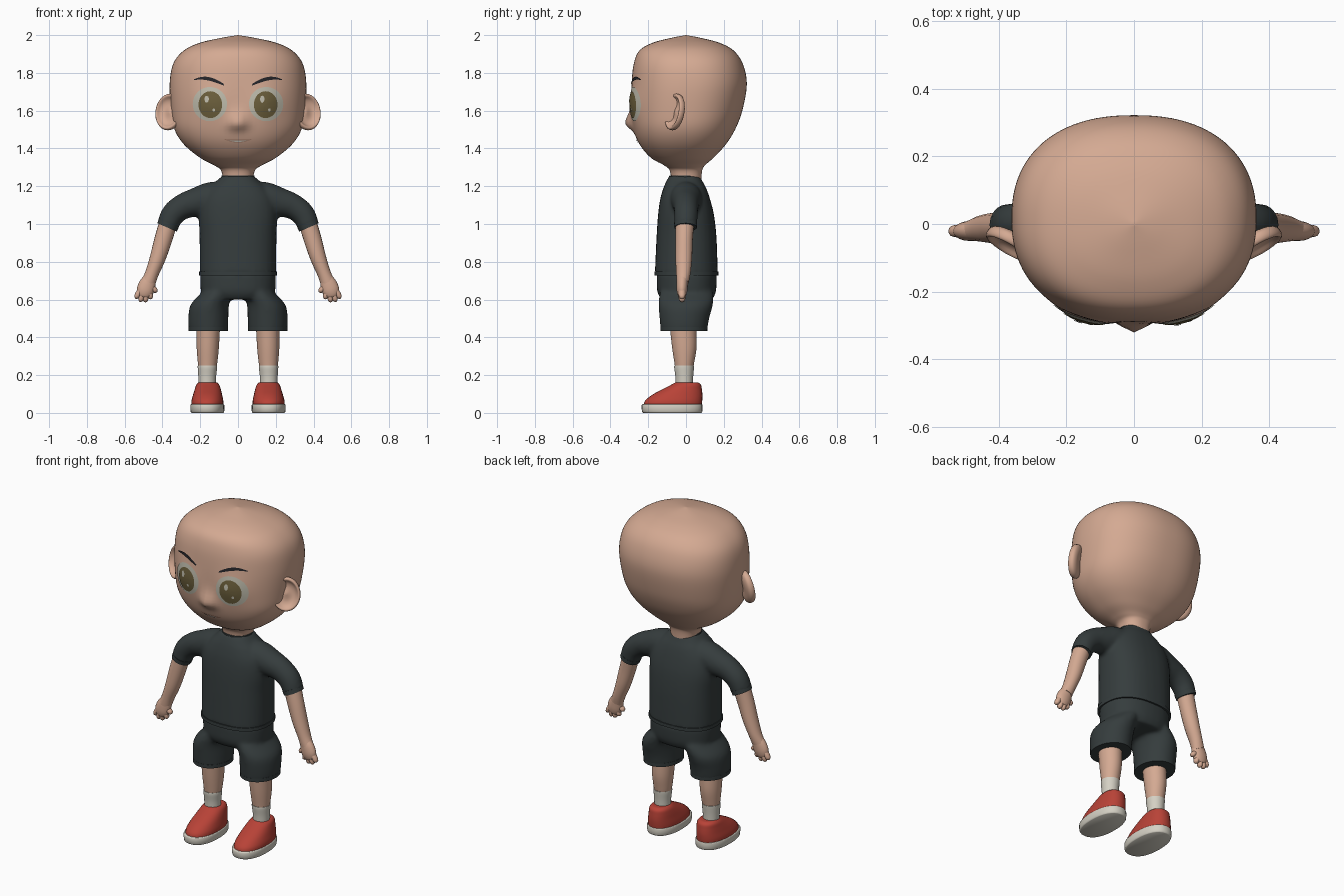
import bpy, bmesh, math
from mathutils import Vector, Matrix
from mathutils.bvhtree import BVHTree

if "Cube" in bpy.data.objects:
    bpy.data.objects.remove(bpy.data.objects["Cube"])


def material(name, rgb):
    m = bpy.data.materials.new(name)
    m.use_nodes = True
    m.diffuse_color = (*rgb, 1)
    bsdf = next(n for n in m.node_tree.nodes if n.type == 'BSDF_PRINCIPLED')
    bsdf.inputs["Base Color"].default_value = (*rgb, 1)
    bsdf.inputs["Roughness"].default_value = 0.7
    return m


SKIN = material("skin", (0.66, 0.40, 0.29))
CLOTH = material("charcoal_cloth", (0.036, 0.046, 0.047))
RED = material("shoe_red", (0.48, 0.055, 0.038))
PALE = material("pale_rubber", (0.66, 0.63, 0.55))
EYE = material("eye_white", (0.52, 0.50, 0.41))
IRIS = material("iris_olive", (0.15, 0.115, 0.045))
BROW = material("brow_black", (0.018, 0.018, 0.022))
LIP = material("lip_brown", (0.42, 0.22, 0.15))


def spline(pts, steps):
    """Catmull-Rom through tuples of any length."""
    out = []
    for i in range(len(pts) - 1):
        quad = [pts[max(i - 1, 0)], pts[i], pts[i + 1], pts[min(i + 2, len(pts) - 1)]]
        for k in range(steps):
            t = k / steps
            out.append([b + 0.5 * t * (c - a + t * (2*a - 5*b + 4*c - d + t * (3*(b - c) + d - a)))
                        for a, b, c, d in zip(*quad)])
    return out + [list(pts[-1])]


def bridge(bm, rings):
    """Join rings of points into a closed skin."""
    rows = [[bm.verts.new(p) for p in ring] for ring in rings]
    n = len(rows[0])
    for a, b in zip(rows, rows[1:]):
        for i in range(n):
            j = (i + 1) % n
            bm.faces.new((a[i], a[j], b[j], b[i]))
    bm.faces.new(rows[0][::-1])
    bm.faces.new(rows[-1])


def stack(bm, levels, sides=32, steps=5, power=2.0):
    """Horizontal sections: (z, centre x, half width, front y, back y)."""
    def bend(v):
        return math.copysign(abs(v) ** (2 / power), v)
    rings = []
    for z, cx, rx, y0, y1 in spline(levels, steps):
        angles = [2 * math.pi * i / sides for i in range(sides)]
        rings.append([(cx + rx * bend(math.cos(a)),
                       (y0 + y1) / 2 + (y1 - y0) / 2 * bend(math.sin(a)), z) for a in angles])
    bridge(bm, rings)


def tube(bm, path, sides=20, steps=5):
    """Limb sections along a path: (x, y, z, radius, depth radius)."""
    pts = spline(path, steps)
    rings = []
    for i, (x, y, z, r, ry) in enumerate(pts):
        a, b = pts[max(i - 1, 0)], pts[min(i + 1, len(pts) - 1)]
        t = Vector((b[0] - a[0], 0, b[2] - a[2])).normalized()
        u, c = Vector((t.z, 0, -t.x)), Vector((x, y, z))
        angles = [2 * math.pi * k / sides for k in range(sides)]
        rings.append([c + u * r * math.cos(q) + Vector((0, ry * math.sin(q), 0)) for q in angles])
    bridge(bm, rings)


def finish(name, bm, mat, mirror=False, blend=False, closed=True):
    bmesh.ops.remove_doubles(bm, verts=bm.verts, dist=0.0002)
    if closed:
        bmesh.ops.recalc_face_normals(bm, faces=bm.faces)
    me = bpy.data.meshes.new(name)
    bm.to_mesh(me)
    bm.free()
    me.materials.append(mat)
    ob = bpy.data.objects.new(name, me)
    bpy.context.collection.objects.link(ob)
    bpy.ops.object.select_all(action='DESELECT')
    ob.select_set(True)
    bpy.context.view_layer.objects.active = ob
    bpy.ops.object.shade_smooth_by_angle(angle=math.radians(50))
    if mirror:
        ob.modifiers.new("mirror", 'MIRROR').use_mirror_merge = False
    if blend:
        rm = ob.modifiers.new("blend", 'REMESH')
        rm.mode, rm.voxel_size, rm.use_smooth_shade = 'VOXEL', 0.011, True
        sm = ob.modifiers.new("soften", 'SMOOTH')
        sm.factor, sm.iterations = 0.5, 6
    return ob


def part(name, mat, build, shape, mirror=False, **kw):
    bm = bmesh.new()
    build(bm, shape, **kw)
    return finish(name, bm, mat, mirror)


# Head and neck, with nose and eye swellings
bm = bmesh.new()
stack(bm, [(1.20, 0, .078, -.075, .08), (1.28, 0, .088, -.085, .085), (1.31, 0, .125, -.115, .10),
           (1.35, 0, .20, -.185, .145), (1.42, 0, .285, -.245, .21), (1.50, 0, .336, -.277, .26),
           (1.60, 0, .355, -.288, .298), (1.74, 0, .362, -.288, .322), (1.85, 0, .342, -.276, .30),
           (1.92, 0, .285, -.245, .25), (1.96, 0, .20, -.175, .175), (1.985, 0, .09, -.08, .08),
           (2.0, 0, 0, 0, 0)], sides=96, steps=6, power=2.3)
for v in bm.verts:
    if v.co.y < 0:
        dz = v.co.z - 1.53
        nose = math.exp(-(v.co.x / .045) ** 2 - (dz / (.06 if dz > 0 else .032)) ** 2)
        eye = math.exp(-((abs(v.co.x) - .15) / .085) ** 2 - ((v.co.z - 1.635) / .085) ** 2)
        v.co.y -= .038 * nose + .016 * eye
bmesh.ops.recalc_face_normals(bm, faces=bm.faces)
surface = BVHTree.FromBMesh(bm)
finish("head", bm, SKIN)


def patch(name, mat, shape, nu, nv, lift, mirror=False):
    """Thin painted plate laid on the face; shape(u, v) gives x, z."""
    bm = bmesh.new()

    def place(u, v):
        x, z = shape(u, v)
        hit, normal, _, _ = surface.ray_cast(Vector((x, -1, z)), Vector((0, 1, 0)))
        return bm.verts.new(hit + normal * lift)
    grid = [[place(i / nu, j / nv) for j in range(nv + 1)] for i in range(nu + 1)]
    for a, b in zip(grid, grid[1:]):
        for j in range(nv):
            f = bm.faces.new((a[j], b[j], b[j + 1], a[j + 1]))
    bm.normal_update()
    for f in bm.faces:
        if f.normal.y > 0:
            f.normal_flip()
    return finish(name, bm, mat, mirror, closed=False)


def disc(cx, cz, rx, rz):
    return lambda u, v: (cx + rx * v * math.cos(2 * math.pi * u), cz + rz * v * math.sin(2 * math.pi * u))


def brow(u, v):
    thick = .003 + .016 * math.sin(math.pi * min(u * 0.85 + 0.12, 1))
    return .075 + .155 * u, 1.737 + .034 * math.sin(math.pi * u * 0.72) + thick * (v - .5)


def mouth(width, thick):
    return lambda u, v: (width * (2 * u - 1), 1.44 + 2 * (width * (2 * u - 1)) ** 2
                         + thick * math.sin(math.pi * u) * (v - .5))


# Painted face
patch("eye_white", EYE, disc(.148, 1.635, .09, .09), 32, 6, .003, True)
patch("iris", IRIS, disc(.145, 1.632, .061, .07), 32, 5, .006, True)
for side in (-1, 1):
    patch("eye_glint_large", EYE, disc(side * .145 - .018, 1.66, .011, .018), 16, 2, .009)
    patch("eye_glint_small", EYE, disc(side * .145 + .018, 1.605, .007, .009), 12, 2, .009)
patch("eyebrow", BROW, brow, 20, 2, .006, True)
patch("mouth", LIP, mouth(.075, .016), 24, 2, .003)
patch("teeth", PALE, mouth(.055, .007), 20, 1, .005)

# Cupped ears
bm = bmesh.new()
stack(bm, [(d, 0, .08 * k, -.098 * k, .098 * k) for d, k in
           ((-.018, 0), (-.022, .6), (-.012, .92), (.004, 1), (.018, .96), (.02, .85),
            (.004, .68), (-.004, .4), (.002, 0))], steps=3)
bm.transform(Matrix.Translation((.362, -.056, 1.592)) @ Matrix.Rotation(math.radians(30), 4, 'Z')
             @ Matrix.Rotation(math.radians(80), 4, 'X'))
finish("ear", bm, SKIN, True)

# Shirt: torso and sleeves blended together
bm = bmesh.new()
stack(bm, [(.735, 0, .203, -.165, .168), (.85, 0, .203, -.16, .165), (.95, 0, .204, -.155, .16),
           (1.05, 0, .208, -.148, .148), (1.13, 0, .195, -.137, .128), (1.19, 0, .155, -.12, .107),
           (1.225, 0, .115, -.105, .088), (1.255, 0, .085, -.088, .075)], power=2.4)
SLEEVE = [(.05, 0, 1.13, .09, .08), (.14, 0, 1.135, .088, .085), (.22, 0, 1.115, .078, .076),
          (.29, 0, 1.093, .068, .066), (.345, 0, 1.05, .063, .063), (.374, -.002, .988, .057, .06)]
tube(bm, SLEEVE)
tube(bm, [(-x, y, z, r, d) for x, y, z, r, d in SLEEVE])
finish("shirt", bm, CLOTH, blend=True)
part("shirt_hem", CLOTH, stack, [(.728, 0, .206, -.168, .171), (.748, 0, .206, -.168, .171)], power=2.4)
part("collar", CLOTH, stack, [(1.235, 0, .09, -.092, .08), (1.257, 0, .086, -.088, .077)])
part("sleeve_hem", CLOTH, tube, [(.366, -.002, 1.005, .058, .061), (.376, -.002, .982, .056, .06)], True)

# Shorts: seat and legs blended together
bm = bmesh.new()
stack(bm, [(.60, 0, .17, -.13, .14), (.64, 0, .195, -.152, .158), (.70, 0, .2, -.155, .163),
           (.74, 0, .2, -.155, .163)], power=2.3)
for s in (-1, 1):
    stack(bm, [(.435, s * .157, .104, -.134, .112), (.50, s * .157, .106, -.14, .123),
               (.57, s * .15, .102, -.145, .142), (.63, s * .115, .085, -.14, .145),
               (.67, s * .09, .07, -.12, .13)])
finish("shorts", bm, CLOTH, blend=True)
part("shorts_hem", CLOTH, stack, [(.433, .157, .105, -.135, .113), (.455, .157, .105, -.136, .114)], True)

# Arms and hands
part("arm", SKIN, tube, [(.365, -.005, 1.02, .048, .05), (.395, -.01, .92, .047, .046),
                         (.425, -.012, .82, .042, .044), (.455, -.014, .74, .036, .038),
                         (.475, -.018, .69, .038, .032)], True)
part("palm", SKIN, tube, [(.465, -.018, .715, .034, .03), (.48, -.02, .68, .044, .03),
                          (.492, -.021, .645, .045, .028), (.5, -.021, .618, .032, .02),
                          (.502, -.021, .608, .008, .006)], True)
for label, x0, z0, x1, z1 in (("little_finger", .472, .645, .46, .602), ("middle_finger", .488, .64, .49, .585),
                              ("ring_finger", .503, .64, .518, .587), ("index_finger", .516, .65, .543, .605),
                              ("thumb", .465, .67, .428, .64)):
    mid = ((x0 + x1) / 2, -.021, (z0 + z1) / 2, .016, .018)
    near = (x1 * .85 + x0 * .15, -.021, z1 * .85 + z0 * .15, .012, .014)
    part(label, SKIN, tube, [(x0, -.021, z0, .016, .018), mid, near, (x1, -.021, z1, .002, .002)],
         True, sides=12, steps=3)

# Legs and socks
part("leg", SKIN, stack, [(.23, .162, .046, -.056, .036), (.27, .161, .052, -.062, .044),
                          (.35, .16, .059, -.074, .056), (.46, .158, .063, -.086, .055)], True)
part("sock", PALE, stack, [(.13, .163, .045, -.054, .036), (.19, .163, .047, -.056, .038),
                           (.235, .162, .051, -.062, .042), (.25, .162, .051, -.062, .043)], True)

# Shoes
part("shoe_upper", RED, stack, [(.04, .162, .085, -.225, .083), (.065, .162, .084, -.216, .086),
                                (.095, .161, .077, -.18, .087), (.125, .16, .069, -.125, .084),
                                (.148, .16, .061, -.08, .079), (.16, .16, .05, -.058, .065),
                                (.162, .16, .04, -.05, .05)], True, power=2.2)
part("shoe_sole", PALE, stack, [(0, .162, .084, -.225, .08), (.008, .162, .089, -.233, .086),
                                (.04, .162, .09, -.235, .087), (.046, .162, .086, -.23, .084)],
     True, power=2.3, steps=2)
